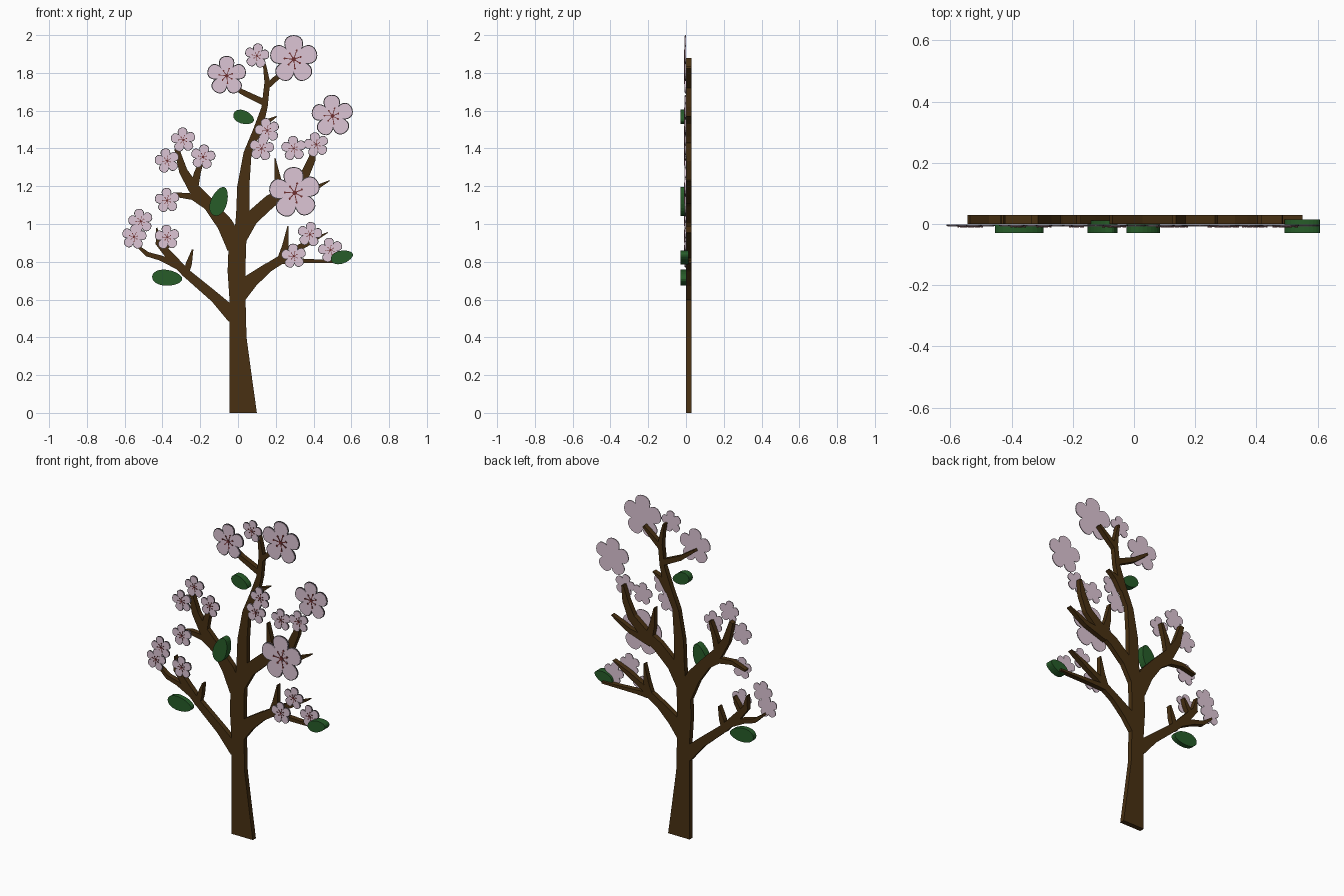
import bpy, bmesh
from math import sin, cos, pi, radians
from mathutils import Vector

if "Cube" in bpy.data.objects:
    bpy.data.objects.remove(bpy.data.objects["Cube"])


def material(name, rgb):
    m = bpy.data.materials.new(name)
    m.diffuse_color = (*rgb, 1)
    m.use_nodes = True
    m.node_tree.nodes["Principled BSDF"].inputs["Base Color"].default_value = m.diffuse_color
    return m


BARK = material("bark", (0.065, 0.03, 0.006))
GREEN = material("leaf_green", (0.02, 0.107, 0.022))
PINK = material("petal_pink", (0.72, 0.56, 0.66))
RIM = material("petal_outline", (0.07, 0.06, 0.07))
RED = material("stamen_red", (0.16, 0.03, 0.03))


def finish(bm, name, mats):
    bmesh.ops.recalc_face_normals(bm, faces=bm.faces)
    me = bpy.data.meshes.new(name)
    bm.to_mesh(me)
    bm.free()
    for m in mats:
        me.materials.append(m)
    ob = bpy.data.objects.new(name, me)
    bpy.context.collection.objects.link(ob)
    return ob


def prism(bm, pts, y0, y1, mat=0):
    """Closed outline in x/z, extruded along y."""
    a = [bm.verts.new((x, y0, z)) for x, z in pts]
    b = [bm.verts.new((x, y1, z)) for x, z in pts]
    n = len(pts)
    faces = [bm.faces.new(a), bm.faces.new(b[::-1])]
    for i in range(n):
        j = (i + 1) % n
        faces.append(bm.faces.new((a[i], b[i], b[j], a[j])))
    for f in faces:
        f.material_index = mat


def ribbon(name, left, right, y0=0.0, y1=0.03):
    """Flat board between two matching edge lines."""
    bm = bmesh.new()
    rows = [[bm.verts.new((p[0], y, p[1])) for p, y in
             ((l, y0), (r, y0), (r, y1), (l, y1))] for l, r in zip(left, right)]
    for a, b in zip(rows, rows[1:]):
        for i in range(4):
            j = (i + 1) % 4
            bm.faces.new((a[i], a[j], b[j], b[i]))
    bm.faces.new(rows[0])
    bm.faces.new(rows[-1][::-1])
    return finish(bm, name, [BARK])


def branch(name, path):
    """Tapered board along (x, z, width) points."""
    left, right = [], []
    for i, (x, z, w) in enumerate(path):
        p, q = path[max(i - 1, 0)], path[min(i + 1, len(path) - 1)]
        d = Vector((q[0] - p[0], q[1] - p[1])).normalized() * w / 2
        left.append((x - d.y, z + d.x))
        right.append((x + d.y, z - d.x))
    ribbon(name, left, right)


# Trunk: height, left edge, right edge
trunk = [(0, -.045, .10), (.2, -.045, .072), (.4, -.045, .045), (.6, -.045, .04),
         (.75, -.055, .04), (.88, -.05, .042), (.96, -.018, .05), (1.05, -.01, .06),
         (1.2, -.004, .06), (1.38, .03, .072), (1.5, .08, .13), (1.62, .125, .157),
         (1.75, .14, .17), (1.83, .133, .152), (1.88, .125, .137)]
ribbon("trunk", [(l, z) for z, l, r in trunk], [(r, z) for z, l, r in trunk])

# Main branches and their forks
branch("lower_left_branch", [(-.02, .51, .08), (-.12, .61, .055), (-.28, .745, .045),
                             (-.36, .83, .045), (-.42, .90, .035), (-.43, .98, .006)])
branch("lower_left_thorn", [(-.28, .72, .03), (-.26, .79, .032), (-.24, .865, .008)])
branch("lower_left_fork", [(-.32, .78, .04), (-.41, .82, .028), (-.48, .84, .025),
                           (-.54, .89, .012)])
branch("lower_left_twig", [(-.39, .86, .03), (-.36, .91, .025), (-.34, .95, .008)])
branch("upper_left_branch", [(-.01, .88, .10), (-.07, 1.0, .085), (-.15, 1.1, .065),
                             (-.235, 1.19, .06), (-.29, 1.28, .045), (-.325, 1.4, .025)])
branch("upper_left_fork", [(-.235, 1.18, .045), (-.215, 1.27, .035), (-.18, 1.37, .015)])
branch("upper_left_side_twig", [(-.16, 1.1, .05), (-.24, 1.145, .035), (-.33, 1.155, .025),
                                (-.42, 1.13, .012)])
branch("upper_right_branch", [(.01, .93, .08), (.07, 1.03, .075), (.17, 1.12, .07),
                              (.27, 1.18, .06), (.35, 1.25, .05), (.39, 1.34, .04),
                              (.41, 1.43, .015)])
branch("upper_right_thorn", [(.235, 1.15, .05), (.21, 1.24, .035), (.195, 1.35, .006)])
branch("upper_right_side_twig", [(.22, 1.13, .05), (.36, 1.165, .03), (.41, 1.19, .025),
                                 (.485, 1.23, .005)])
branch("lower_right_branch", [(.0, .62, .09), (.07, .70, .075), (.16, .77, .05),
                              (.23, .805, .035), (.32, .805, .025), (.55, .80, .012)])
branch("lower_right_thorn", [(.225, .80, .045), (.25, .88, .035), (.265, .99, .006)])
branch("lower_right_fork", [(.17, .78, .04), (.28, .85, .035), (.37, .90, .03),
                            (.475, .955, .005)])
branch("top_left_twig", [(.145, 1.64, .035), (.02, 1.70, .028), (-.075, 1.77, .015)])
branch("top_right_twig", [(.155, 1.73, .03), (.2, 1.77, .028), (.27, 1.83, .015)])
branch("top_thorn", [(.10, 1.48, .05), (.15, 1.54, .03), (.205, 1.57, .005)])

# Leaves: x, z, half length, half width, angle, back depth
LEAVES = [(-.375, .715, .08, .042, -5, -.001), (-.10, 1.12, .08, .043, 70, .012),
          (.03, 1.565, .057, .035, -20, .008), (.55, .825, .06, .034, 15, .014)]
for k, (x, z, a, b, ang, y1) in enumerate(LEAVES):
    ca, sa = cos(radians(ang)), sin(radians(ang))
    pts = []
    for i in range(24):
        t = 2 * pi * i / 24
        u, v = a * cos(t), b * sin(t) * (1 - .15 * cos(t))
        pts.append((x + u * ca - v * sa, z + u * sa + v * ca))
    bm = bmesh.new()
    prism(bm, pts, -.03, y1)
    finish(bm, f"leaf_{k + 1}", [GREEN])


def petal(cx, cz, r, ang, inset):
    ca, sa = cos(ang), sin(ang)
    pts = []
    for i in range(20):
        t = 2 * pi * i / 20
        u = .52 * r + (.48 * r - inset) * cos(t)
        v = (.37 * r - inset) * sin(t) * (1 + .35 * cos(t))
        pts.append((cx + u * ca - v * sa, cz + u * sa + v * ca))
    return pts


def disc(cx, cz, r, n=8):
    return [(cx + r * cos(2 * pi * i / n), cz + r * sin(2 * pi * i / n)) for i in range(n)]


def blossom(name, cx, cz, r, turn):
    bm = bmesh.new()
    line = .0045 if r > .09 else .003
    # Pink backing, dark outline layer, pink petal fronts
    for i in range(5):
        ang = radians(90 + turn + 72 * i)
        prism(bm, petal(cx, cz, r, ang, 0), -.004, -.001, 0)
        prism(bm, petal(cx, cz, r, ang, 0), -.006, -.004, 1)
        prism(bm, petal(cx, cz, r, ang, line), -.008, -.006, 0)
    prism(bm, disc(cx, cz, .28 * r, 10), -.0085, -.001, 0)
    # Stamens with dots round a small centre
    prism(bm, disc(cx, cz, .09 * r), -.0115, -.008, 2)
    for i in range(7):
        t = radians(turn + 20) + 2 * pi * i / 7
        d, n = Vector((cos(t), sin(t))), Vector((-sin(t), cos(t))) * r * .018
        c = Vector((cx, cz))
        end = c + d * r * (.30 + .08 * (i % 2))
        prism(bm, [c - n, end - n, end + n, c + n], -.010, -.008, 2)
        prism(bm, disc(end.x, end.y, .045 * r, 6), -.011, -.008, 2)
    finish(bm, name, [PINK, RIM, RED])


# Large blossoms: x, z, radius, turn
LARGE = [(.295, 1.872, .128, 0), (-.06, 1.785, .105, 0), (.50, 1.572, .112, 3),
         (.30, 1.165, .137, 4)]
for k, f in enumerate(LARGE):
    blossom(f"large_blossom_{k + 1}", *f)

# Small blossoms: x, z
SMALL = [(.10, 1.89), (-.29, 1.445), (-.375, 1.335), (-.185, 1.355), (-.375, 1.125),
         (-.515, 1.015), (-.55, .932), (-.375, .93), (.155, 1.495), (.125, 1.40),
         (.295, 1.40), (.415, 1.42), (.38, .945), (.295, .83), (.49, .862)]
for k, (x, z) in enumerate(SMALL):
    blossom(f"small_blossom_{k + 1}", x, z, .066, (-8, 5, 12)[k % 3])
